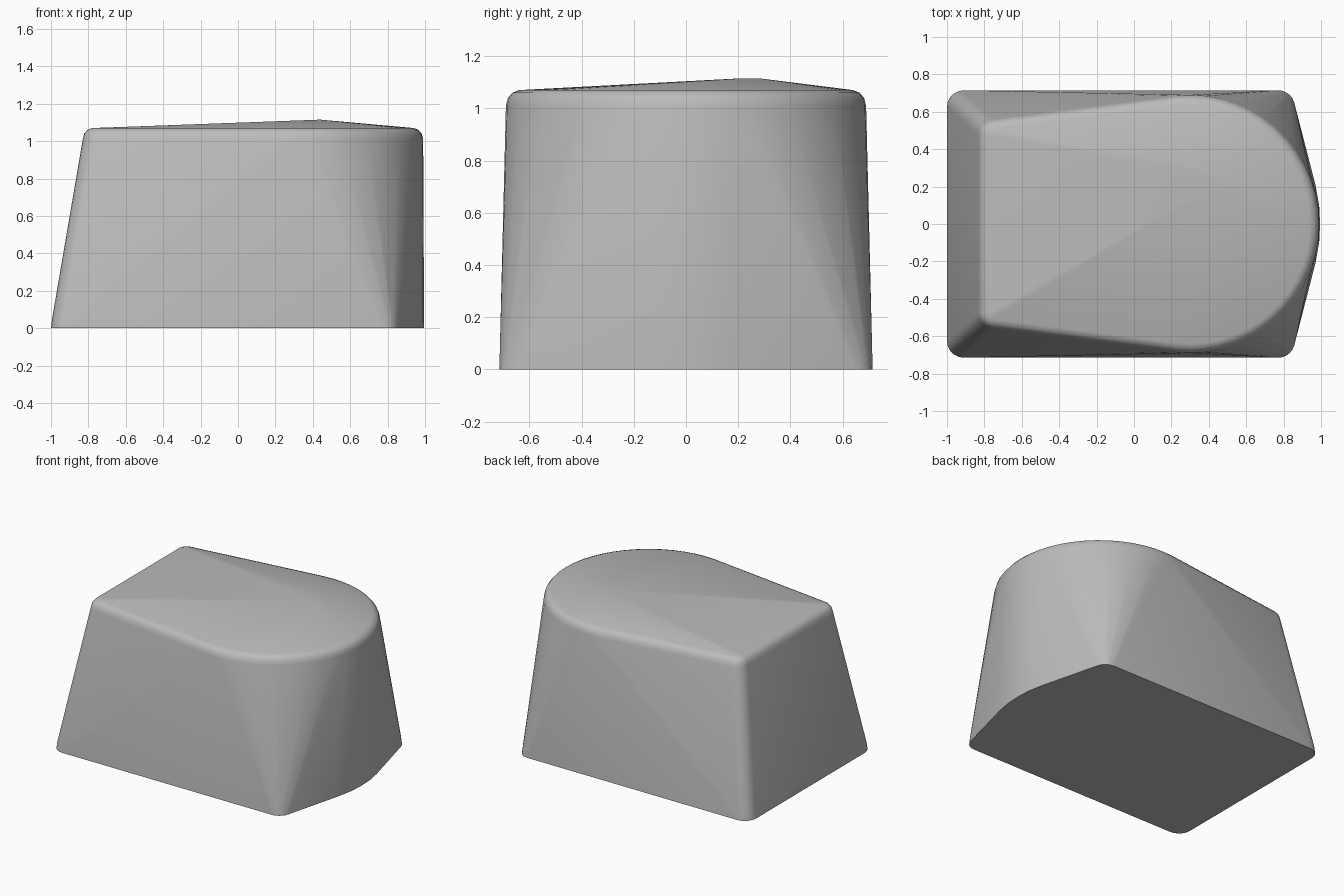
import bpy
import bmesh
from math import sin, cos, pi, radians

cube = bpy.data.objects.get("Cube")
if cube:
    bpy.data.objects.remove(cube, do_unlink=True)


def arc(cx, cy, r, start, end, steps):
    """Points on a circular arc, angles in degrees."""
    angles = [radians(start + (end - start) * i / steps) for i in range(steps + 1)]
    return [(cx + r * cos(a), cy + r * sin(a)) for a in angles]


def mirrored(half):
    """Add the front half of an outline to its back half."""
    return half + [(x, -y) for x, y in half if abs(y) > 0.001]


def base_outline(grow):
    # Rounded rear corners and a gently bowed right end
    half = arc(-0.91, 0.625, 0.08 + grow, 90, 180, 5)
    half += arc(0.77, 0.625, 0.08 + grow, 15, 90, 5)
    half += [(0.96 + grow, 0.21), (0.98 + grow, 0.1), (0.985 + grow, 0)]
    return mirrored(half)


def top_outline(inset):
    # Tapered left end flowing into a round right end
    half = arc(-0.745, 0.475, 0.085 - inset, 97, 180, 5)
    half += arc(0.3, 0, 0.69 - inset, 0, 97, 14)
    return mirrored(half)


# Stacked outlines: base, then the rounded shoulder, then the crown
layers = [(0, base_outline(0.01)), (0.05, base_outline(0.004)),
          (1.01, top_outline(0)), (1.04, top_outline(0.008)),
          (1.06, top_outline(0.025)), (1.07, top_outline(0.05))]
bm = bmesh.new()
for z, outline in layers:
    for x, y in outline:
        bm.verts.new((x, y, z))
# Off-centre high point of the crown
for y in (0.21, 0.28):
    bm.verts.new((0.44, y, 1.115))

# Skin the outlines with one taut surface
hull = bmesh.ops.convex_hull(bm, input=bm.verts[:])
spare = {v for v in hull["geom_interior"] + hull["geom_unused"]
         if isinstance(v, bmesh.types.BMVert)}
bmesh.ops.delete(bm, geom=list(spare), context='VERTS')
bmesh.ops.dissolve_limit(bm, angle_limit=radians(0.2),
                         verts=bm.verts[:], edges=bm.edges[:])
bmesh.ops.recalc_face_normals(bm, faces=bm.faces[:])
mesh = bpy.data.meshes.new("tapered_block")
bm.to_mesh(mesh)
bm.free()

block = bpy.data.objects.new("tapered_block", mesh)
bpy.context.collection.objects.link(block)

# Plain grey finish
grey = bpy.data.materials.new("grey")
grey.use_nodes = True
colour = (0.5, 0.5, 0.5, 1)
grey.diffuse_color = colour
grey.node_tree.nodes["Principled BSDF"].inputs["Base Color"].default_value = colour
mesh.materials.append(grey)

bpy.context.view_layer.objects.active = block
block.select_set(True)
bpy.ops.object.shade_smooth_by_angle(angle=radians(40))
